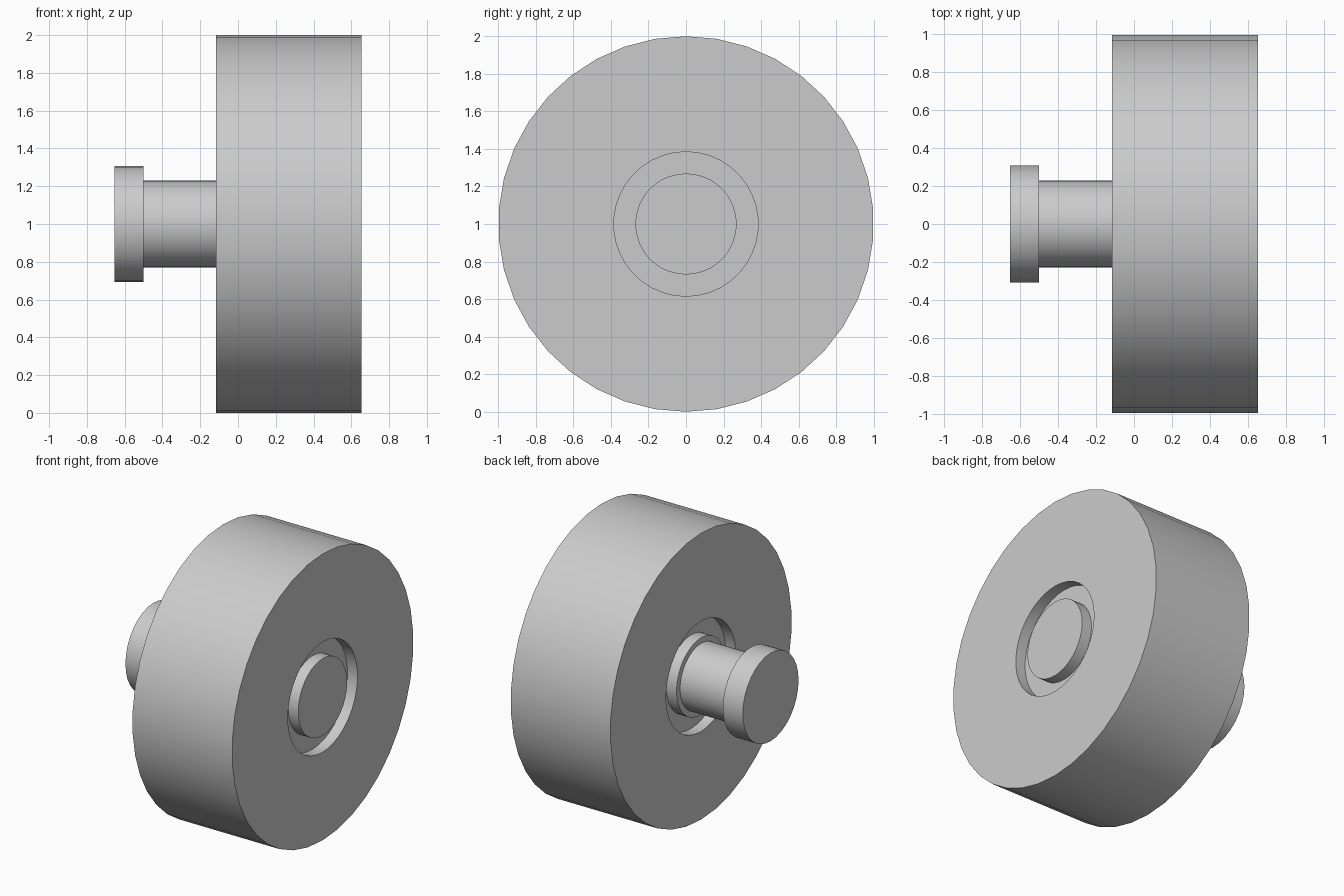
import bpy
import bmesh
from math import sin, cos, tau

cube = bpy.data.objects.get("Cube")
if cube:
    bpy.data.objects.remove(cube, do_unlink=True)

# One plain grey for every part
grey = bpy.data.materials.new("plain_grey")
grey.use_nodes = True
colour = (0.6, 0.6, 0.6, 1.0)
grey.diffuse_color = colour
grey.node_tree.nodes["Principled BSDF"].inputs["Base Color"].default_value = colour

U = 2 / 2.6            # wheel width; all other sizes are fractions of it
RIGHT = 0.85 * U       # outer wheel face on +x
LEFT = RIGHT - U       # inner wheel face, towards the axle
DEPTH = 0.1 * U        # depth of the recess around the hub


def lathe(name, profile, sides):
    """Turn (x, radius) points around the x axis and close both ends."""
    bm = bmesh.new()
    rings = []
    for x, r in profile:
        rings.append([bm.verts.new((x, r * sin(tau * i / sides),
                                    1 + r * cos(tau * i / sides)))
                      for i in range(sides)])
    for a, b in zip(rings, rings[1:]):
        for i in range(sides):
            j = (i + 1) % sides
            bm.faces.new((a[i], a[j], b[j], b[i]))
    bm.faces.new(rings[0])
    bm.faces.new(rings[-1])
    bmesh.ops.recalc_face_normals(bm, faces=bm.faces[:])
    mesh = bpy.data.meshes.new(name)
    bm.to_mesh(mesh)
    bm.free()
    mesh.materials.append(grey)
    obj = bpy.data.objects.new(name, mesh)
    bpy.context.collection.objects.link(obj)
    bpy.ops.object.select_all(action='DESELECT')
    obj.select_set(True)
    bpy.context.view_layer.objects.active = obj
    bpy.ops.object.shade_smooth_by_angle(angle=0.5)
    return obj


# Wheel: flush hub, ring recess and rim, the same on both faces
hub, recess, rim = 0.35 * U, 0.5 * U, 1.3 * U
half = [(LEFT, hub), (LEFT + DEPTH, hub), (LEFT + DEPTH, recess),
        (LEFT, recess), (LEFT, rim)]
mirrored = [(LEFT + RIGHT - x, r) for x, r in reversed(half)]
lathe("wheel", half + mirrored, 38)

# Axle with a wider end cap, seated inside the hub
START = -RIGHT
cap_end = START + 0.2 * U
lathe("axle", [(START, 0.4 * U), (cap_end, 0.4 * U),
               (cap_end, 0.3 * U), (LEFT + DEPTH, 0.3 * U)], 32)
